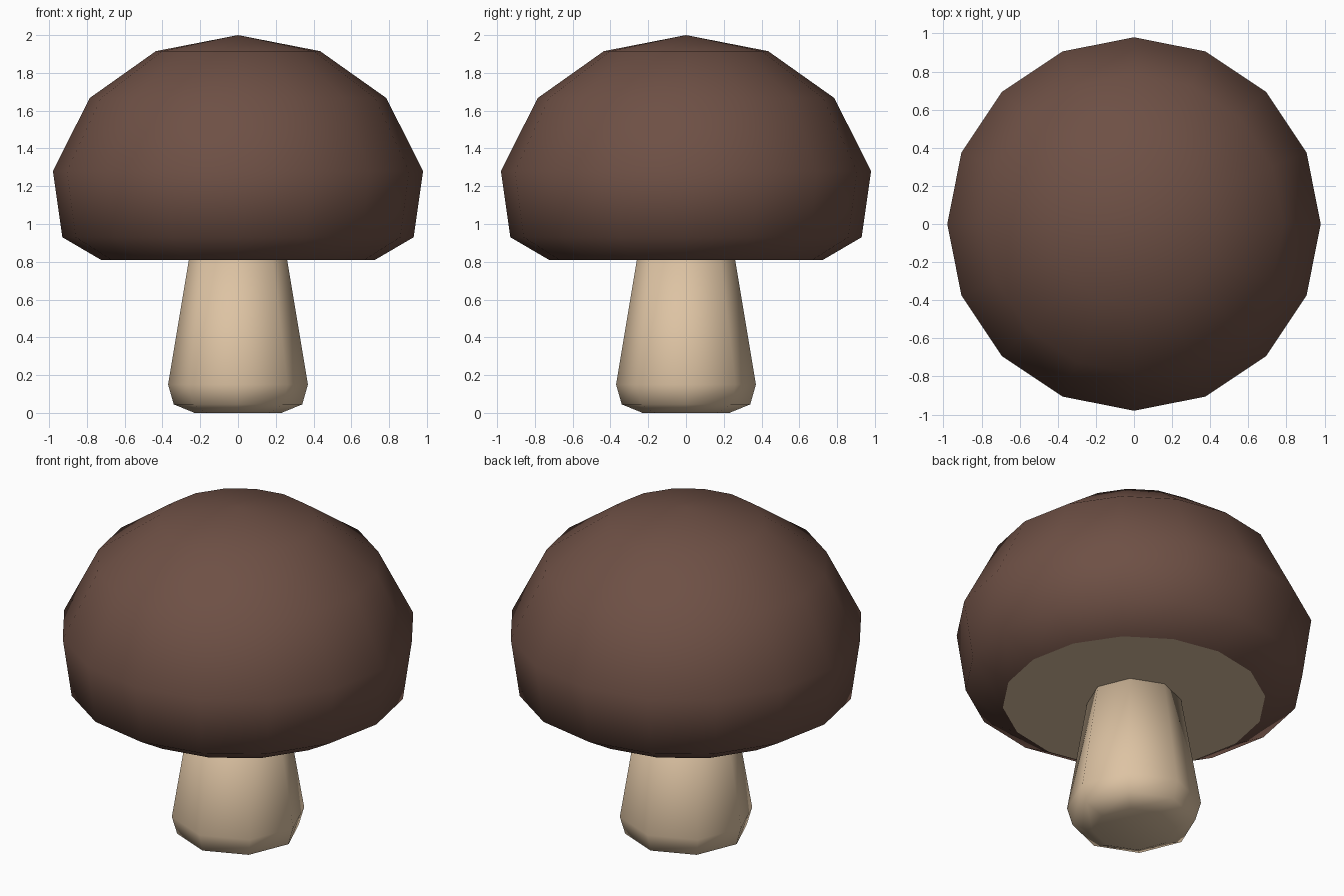
import bpy, bmesh, math

if "Cube" in bpy.data.objects:
    bpy.data.objects.remove(bpy.data.objects["Cube"])


def srgb(r, g, b):
    def lin(c):
        c /= 255
        return c / 12.92 if c <= 0.04045 else ((c + 0.055) / 1.055) ** 2.4
    return (lin(r), lin(g), lin(b), 1.0)


def material(name, colour):
    m = bpy.data.materials.new(name)
    m.diffuse_color = colour
    m.use_nodes = True
    m.node_tree.nodes["Principled BSDF"].inputs["Base Color"].default_value = m.diffuse_color
    return m


brown = material("cap brown", srgb(110, 80, 69))
cream = material("stem cream", srgb(221, 195, 163))


def lathe(name, profile, sides, mats, apex=None):
    """Revolve (radius, z) points, bottom to top; close the bottom with a flat
    face and the top with a fan to the apex or a flat face."""
    bm = bmesh.new()
    rings = [[bm.verts.new((r * math.cos(2 * math.pi * i / sides),
                            r * math.sin(2 * math.pi * i / sides), z))
              for i in range(sides)] for r, z in profile]
    for a, b in zip(rings, rings[1:]):
        for i in range(sides):
            j = (i + 1) % sides
            bm.faces.new((a[i], a[j], b[j], b[i]))
    base = bm.faces.new(rings[0][::-1])
    top = rings[-1]
    if apex is None:
        bm.faces.new(top)
    else:
        tip = bm.verts.new((0, 0, apex))
        for i in range(sides):
            bm.faces.new((top[i], top[(i + 1) % sides], tip))
    for f in bm.faces:
        f.smooth = True
    # A second material goes on the underside, with a crisp border
    if len(mats) > 1:
        base.material_index = 1
        base.smooth = False
        for e in base.edges:
            e.smooth = False
    me = bpy.data.meshes.new(name)
    bm.to_mesh(me)
    bm.free()
    for m in mats:
        me.materials.append(m)
    ob = bpy.data.objects.new(name, me)
    bpy.context.collection.objects.link(ob)
    return ob


# Stem: eight sides, rounded foot, narrowing upward into the cap
lathe("stem", [(0.23, 0), (0.34, 0.045), (0.37, 0.15), (0.257, 0.83)], 8, [cream])

# Cap: sixteen-sided dome with a pale flat underside
lathe("cap", [(0.725, 0.81), (0.93, 0.93), (0.98, 1.28), (0.785, 1.667),
              (0.435, 1.915)], 16, [brown, cream], apex=2.0)
